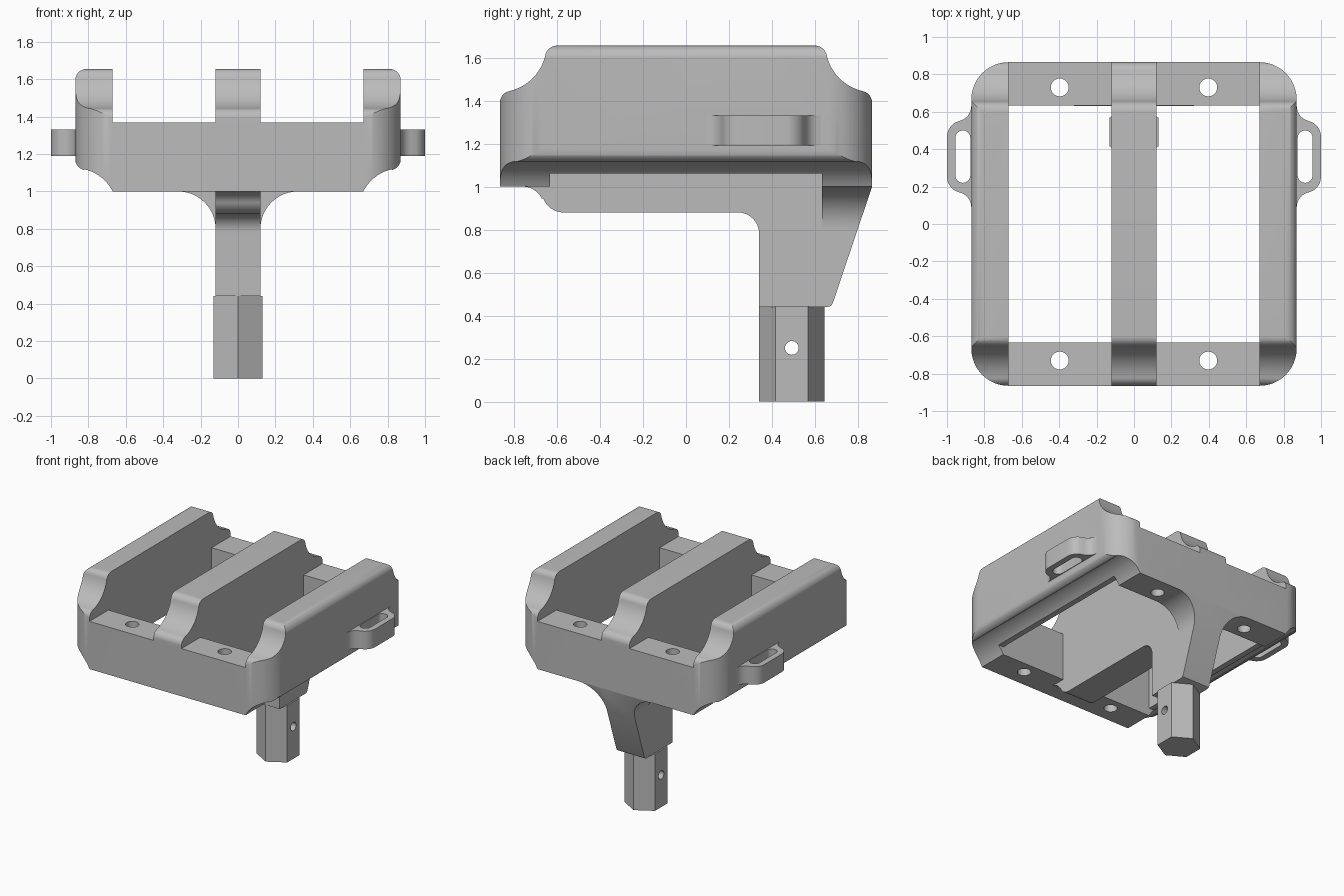
import bpy
import bmesh
from math import sin, cos, radians
from mathutils import Vector

cube = bpy.data.objects.get("Cube")
if cube:
    bpy.data.objects.remove(cube, do_unlink=True)

grey = bpy.data.materials.new("plain grey")
grey.use_nodes = True
COLOUR = (0.5, 0.5, 0.5, 1)
grey.diffuse_color = COLOUR
grey.node_tree.nodes["Principled BSDF"].inputs["Base Color"].default_value = COLOUR


def arc(cx, cy, r, start, end, n=12):
    steps = [radians(start + (end - start) * i / n) for i in range(n + 1)]
    return [(cx + r * cos(a), cy + r * sin(a)) for a in steps]


def mirrored(half):
    return half + [(-u, v) for u, v in reversed(half)]


def prism(name, outline, axis, lo, hi):
    """Extrude a 2D outline along an axis."""
    place = {"x": lambda u, v, w: (w, u, v),
             "y": lambda u, v, w: (u, w, v),
             "z": lambda u, v, w: (u, v, w)}[axis]
    bm = bmesh.new()
    face = bm.faces.new([bm.verts.new(place(u, v, lo)) for u, v in outline])
    new = bmesh.ops.extrude_face_region(bm, geom=[face])["geom"]
    bmesh.ops.translate(bm, vec=Vector(place(0, 0, hi - lo)),
                        verts=[g for g in new if isinstance(g, bmesh.types.BMVert)])
    bmesh.ops.recalc_face_normals(bm, faces=bm.faces)
    mesh = bpy.data.meshes.new(name)
    bm.to_mesh(mesh)
    bm.free()
    mesh.materials.append(grey)
    obj = bpy.data.objects.new(name, mesh)
    bpy.context.collection.objects.link(obj)
    return obj


def box(name, x, y, z):
    return prism(name, [(x[0], y[0]), (x[1], y[0]), (x[1], y[1]), (x[0], y[1])], "z", *z)


def combine(obj, other, operation):
    """Apply a boolean and discard the second solid."""
    mod = obj.modifiers.new("boolean", "BOOLEAN")
    mod.object, mod.operation, mod.solver = other, operation, "EXACT"
    bpy.context.view_layer.update()
    graph = bpy.context.evaluated_depsgraph_get()
    mesh = bpy.data.meshes.new_from_object(obj.evaluated_get(graph))
    obj.modifiers.clear()
    obj.data = mesh
    bpy.data.objects.remove(other, do_unlink=True)


def smooth(obj):
    bpy.ops.object.select_all(action="DESELECT")
    obj.select_set(True)
    bpy.context.view_layer.objects.active = obj
    bpy.ops.object.shade_smooth_by_angle(angle=radians(30))


# Outlines of the cradle
W, D = 0.87, 0.865
quarter = arc(W - 0.2, D - 0.2, 0.2, 0, 90, 16)
plan = mirrored([(x, -y) for x, y in reversed(quarter)] + quarter)
section = mirrored(arc(W, 0.9, 0.2236, 153.4, 103) + arc(0.81, 1.173, 0.06, -75, 0)
                   + arc(0.81, 1.595, 0.06, 0, 90))
shoulder = ([(D, 1.0)] + arc(0.81, 1.39, 0.055, 0, 77)
            + arc(0.87, 1.66, 0.2216, 257, 193) + arc(0.6, 1.6, 0.055, 13, 90))
side = mirrored(shoulder)

# Cradle body: rounded block with stepped ends
frame = prism("cradle_frame", plan, "z", 0.9, 1.8)
combine(frame, prism("section_tool", section, "y", -1, 1), "INTERSECT")
combine(frame, prism("side_tool", side, "x", -1.1, 1.1), "INTERSECT")

# Openings between the rails, lowered end bars and screw holes
combine(frame, box("channel", (-0.67, 0.67), (-1, 1), (1.37, 2)), "DIFFERENCE")
combine(frame, box("window", (-0.67, 0.67), (-0.633, 0.633), (0.8, 1.6)), "DIFFERENCE")
combine(frame, box("rail_relief", (-1, 1), (-0.632, 0.632), (0.8, 1.06)), "DIFFERENCE")
for x in (-0.397, 0.397):
    for y in (-0.73, 0.73):
        hole = prism("screw_hole", arc(x, y, 0.048, 0, 345, 23), "z", 0.8, 1.6)
        combine(frame, hole, "DIFFERENCE")

# Centre rail that drops into the neck
underside = ([(-0.76, 1.0)] + arc(-0.76, 0.9, 0.1, 85, 27)
             + arc(-0.57, 0.98, 0.1, 200, 270) + arc(0.24, 0.78, 0.1, 90, 0)
             + [(0.34, 0.44), (0.66, 0.44), (0.675, 0.446), (0.683, 0.46)])
combine(frame, prism("centre_rail", side + underside, "x", -0.12, 0.12), "UNION")

# Flared brackets between the neck and the back bar
flare = prism("neck_flare", mirrored([(0.12, 0.76)] + arc(0.32, 0.8, 0.2, 180, 90)
                                     + [(0.32, 1.05)]), "y", 0.632, 0.9)
wedge = [(0.6, 0.7), (0.764, 0.7), (D, 1.0), (D, 1.1), (0.6, 1.1)]
combine(flare, prism("slope_tool", wedge, "x", -0.5, 0.5), "INTERSECT")
combine(frame, flare, "UNION")
smooth(frame)

# Hexagonal peg with a cross hole
PEG_Y = 0.492
peg = prism("hex_peg", arc(0, PEG_Y, 0.152, 30, 330, 5), "z", 0, 0.442)
combine(peg, prism("pin_hole", arc(PEG_Y, 0.25, 0.032, 0, 345, 23), "x", -0.3, 0.3), "DIFFERENCE")
smooth(peg)

# Strap loops on both sides
LOOP_Y = 0.36
half_loop = ([(0.84, 0.29)] + [(W + 0.06 - u, v) for u, v in arc(0, 0.275, 0.06, 0, -1, 1)]
             + arc(0.95, 0.27, 0.08, 180, 250, 8)[1:]
             + arc(0.91, 0.105, 0.09, 60, 0, 8))
half_loop = [(max(x, 0.84), v) for x, v in half_loop if x > 0.872]
half_loop = [(0.84, 0.29), (0.868, 0.28)] + half_loop
loop = half_loop + [(x, -v) for x, v in reversed(half_loop)]
slot = arc(0.915, 0.1, 0.04, 0, 180) + arc(0.915, -0.1, 0.04, 180, 360)
for name, s in (("left_strap_loop", 1), ("right_strap_loop", -1)):
    def shift(points):
        return [(s * x, LOOP_Y + y) for x, y in points]
    lug = prism(name, shift(loop), "z", 1.19, 1.33)
    combine(lug, prism("slot_tool", shift(slot), "z", 1, 1.5), "DIFFERENCE")
    smooth(lug)
